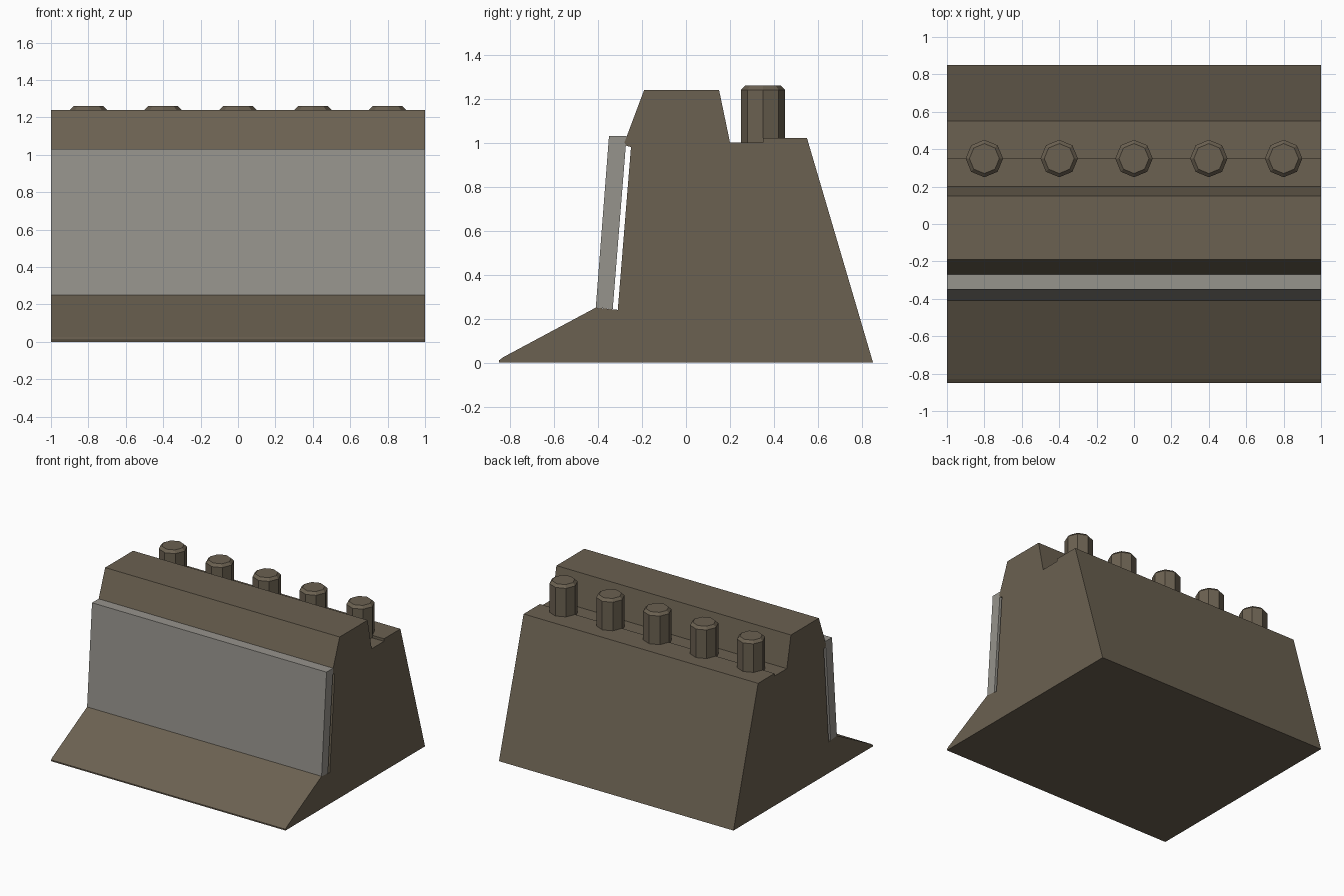
import bpy
import bmesh
import math

cube = bpy.data.objects.get("Cube")
if cube:
    bpy.data.objects.remove(cube, do_unlink=True)


def make_material(name, colour):
    mat = bpy.data.materials.new(name)
    mat.use_nodes = True
    mat.diffuse_color = (*colour, 1)
    mat.node_tree.nodes["Principled BSDF"].inputs["Base Color"].default_value = (*colour, 1)
    return mat


earth = make_material("earth_brown", (0.147, 0.119, 0.082))
concrete = make_material("concrete_grey", (0.305, 0.292, 0.262))


def finish(bm, name, mat):
    bmesh.ops.recalc_face_normals(bm, faces=bm.faces)
    mesh = bpy.data.meshes.new(name)
    bm.to_mesh(mesh)
    bm.free()
    mesh.materials.append(mat)
    obj = bpy.data.objects.new(name, mesh)
    bpy.context.collection.objects.link(obj)
    return obj


def extrude_profile(name, profile, mat, half_width=1.0):
    """Sweep a side profile of (y, z) points along x."""
    bm = bmesh.new()
    face = bm.faces.new([bm.verts.new((-half_width, y, z)) for y, z in profile])
    swept = bmesh.ops.extrude_face_region(bm, geom=[face])["geom"]
    verts = [v for v in swept if isinstance(v, bmesh.types.BMVert)]
    bmesh.ops.translate(bm, verts=verts, vec=(2 * half_width, 0, 0))
    return finish(bm, name, mat)


def make_post(name, x, y, mat, sides=8):
    """Octagonal post with a chamfered top."""
    bm = bmesh.new()
    rings = []
    for radius, z in ((0.1, 0.99), (0.1, 1.24), (0.08, 1.26)):
        angles = [math.tau * i / sides for i in range(sides)]
        rings.append([bm.verts.new((x + radius * math.cos(a), y + radius * math.sin(a), z))
                      for a in angles])
    for low, high in zip(rings, rings[1:]):
        for i in range(sides):
            j = (i + 1) % sides
            bm.faces.new((low[i], low[j], high[j], high[i]))
    bm.faces.new(rings[0])
    bm.faces.new(rings[-1])
    return finish(bm, name, mat)


# Sloped bank with raised parapet and stepped rear ledge
extrude_profile("embankment", [
    (-0.85, 0), (-0.85, 0.01), (-0.83, 0.025), (-0.41, 0.25), (-0.31, 0.24),
    (-0.25, 0.98), (-0.27, 0.985), (-0.28, 1.0), (-0.19, 1.24), (0.15, 1.24),
    (0.2, 1.0), (0.35, 1.0), (0.35, 1.02), (0.55, 1.02), (0.85, 0)], earth)

# Leaning facing slab, held just clear of the bank
extrude_profile("facing_slab", [
    (-0.41, 0.25), (-0.333, 0.243), (-0.27, 1.03), (-0.35, 1.03)], concrete)

# Row of posts along the ledge
for i in range(5):
    make_post(f"post_{i + 1}", -0.8 + 0.4 * i, 0.35, earth)
